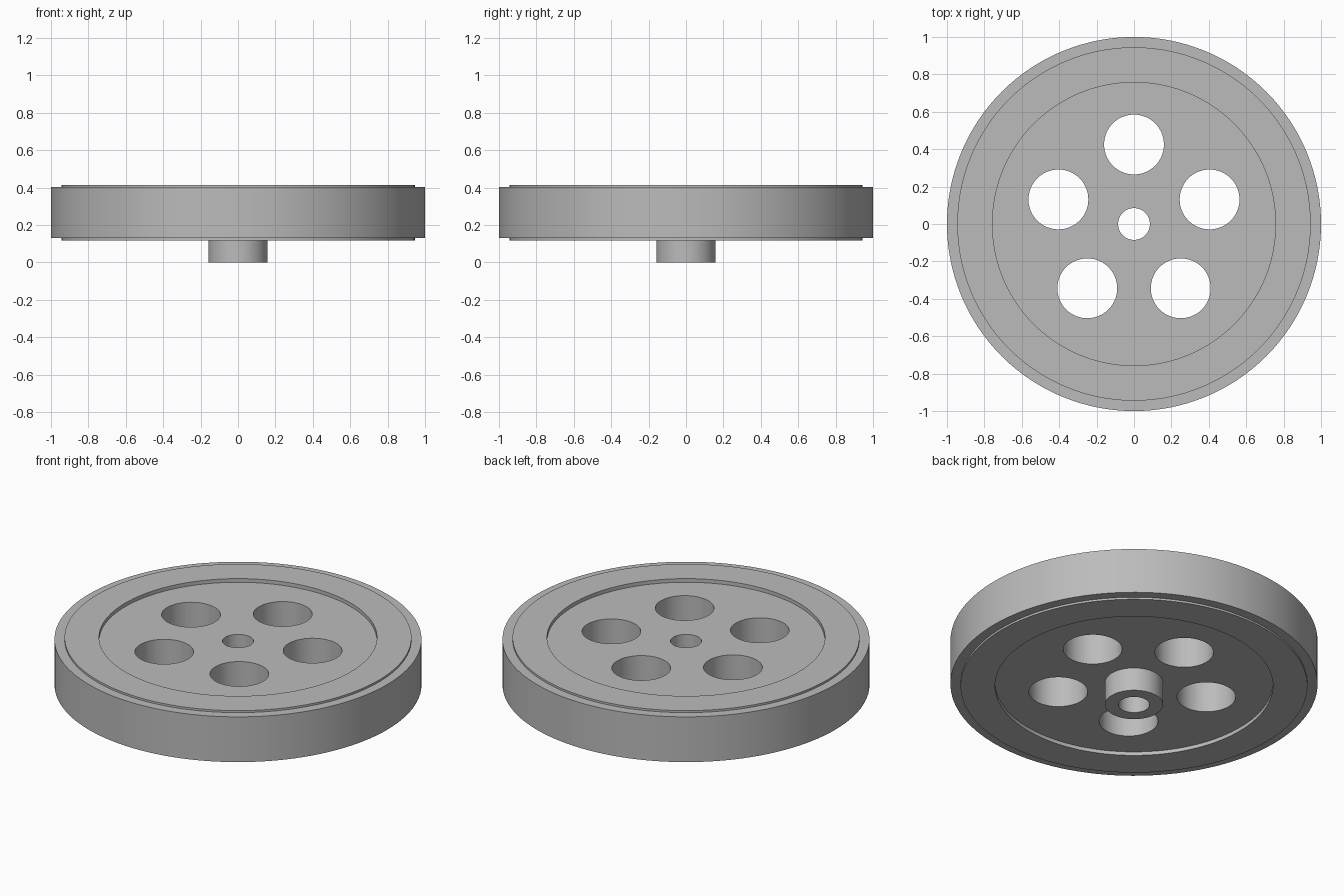
import bpy, bmesh, math

cube = bpy.data.objects.get("Cube")
if cube:
    bpy.data.objects.remove(cube, do_unlink=True)

SEGMENTS = 128
HOLES = 5

# Single grey material
grey = bpy.data.materials.new("plain grey")
grey.use_nodes = True
colour = (0.5, 0.5, 0.5, 1)
grey.diffuse_color = colour
grey.node_tree.nodes["Principled BSDF"].inputs["Base Color"].default_value = colour


def add_object(name, bm):
    mesh = bpy.data.meshes.new(name)
    bm.to_mesh(mesh)
    bm.free()
    obj = bpy.data.objects.new(name, mesh)
    bpy.context.collection.objects.link(obj)
    mesh.materials.append(grey)
    return obj


def lathe(name, profile):
    """Revolve a closed (radius, height) profile around z."""
    bm = bmesh.new()
    verts = [bm.verts.new((r, 0, z)) for r, z in profile]
    edges = [bm.edges.new((a, b)) for a, b in zip(verts, verts[1:] + verts[:1])]
    bmesh.ops.spin(bm, geom=verts + edges, axis=(0, 0, 1), cent=(0, 0, 0),
                   angle=math.tau, steps=SEGMENTS)
    bmesh.ops.remove_doubles(bm, verts=bm.verts, dist=1e-5)
    bmesh.ops.recalc_face_normals(bm, faces=bm.faces)
    return add_object(name, bm)


# Wheel body: bore, hub below, recessed web, raised ring and outer rim
wheel = lathe("wheel", [
    (0.085, 0), (0.158, 0), (0.158, 0.14),
    (0.757, 0.14), (0.757, 0.118), (0.945, 0.118), (0.945, 0.13), (1, 0.13),
    (1, 0.402), (0.945, 0.402), (0.945, 0.414), (0.757, 0.414), (0.757, 0.392),
    (0.085, 0.392),
])

# Ring of round cutters for the lightening holes
bm = bmesh.new()
for i in range(HOLES):
    angle = math.pi / 2 + i * math.tau / HOLES
    made = bmesh.ops.create_cone(bm, cap_ends=True, segments=64,
                                 radius1=0.16, radius2=0.16, depth=0.4)
    bmesh.ops.translate(bm, verts=made["verts"],
                        vec=(0.425 * math.cos(angle), 0.425 * math.sin(angle), 0.27))
cutter = add_object("hole_cutter", bm)
cutter.hide_render = True

# Cut the holes and apply, then remove the helper
cut = wheel.modifiers.new("holes", "BOOLEAN")
cut.object = cutter
cut.operation = "DIFFERENCE"
cut.solver = "EXACT"
bpy.ops.object.select_all(action="DESELECT")
bpy.context.view_layer.objects.active = wheel
wheel.select_set(True)
bpy.ops.object.modifier_apply(modifier=cut.name)
bpy.data.objects.remove(cutter, do_unlink=True)

bpy.ops.object.shade_smooth_by_angle(angle=math.radians(30))
